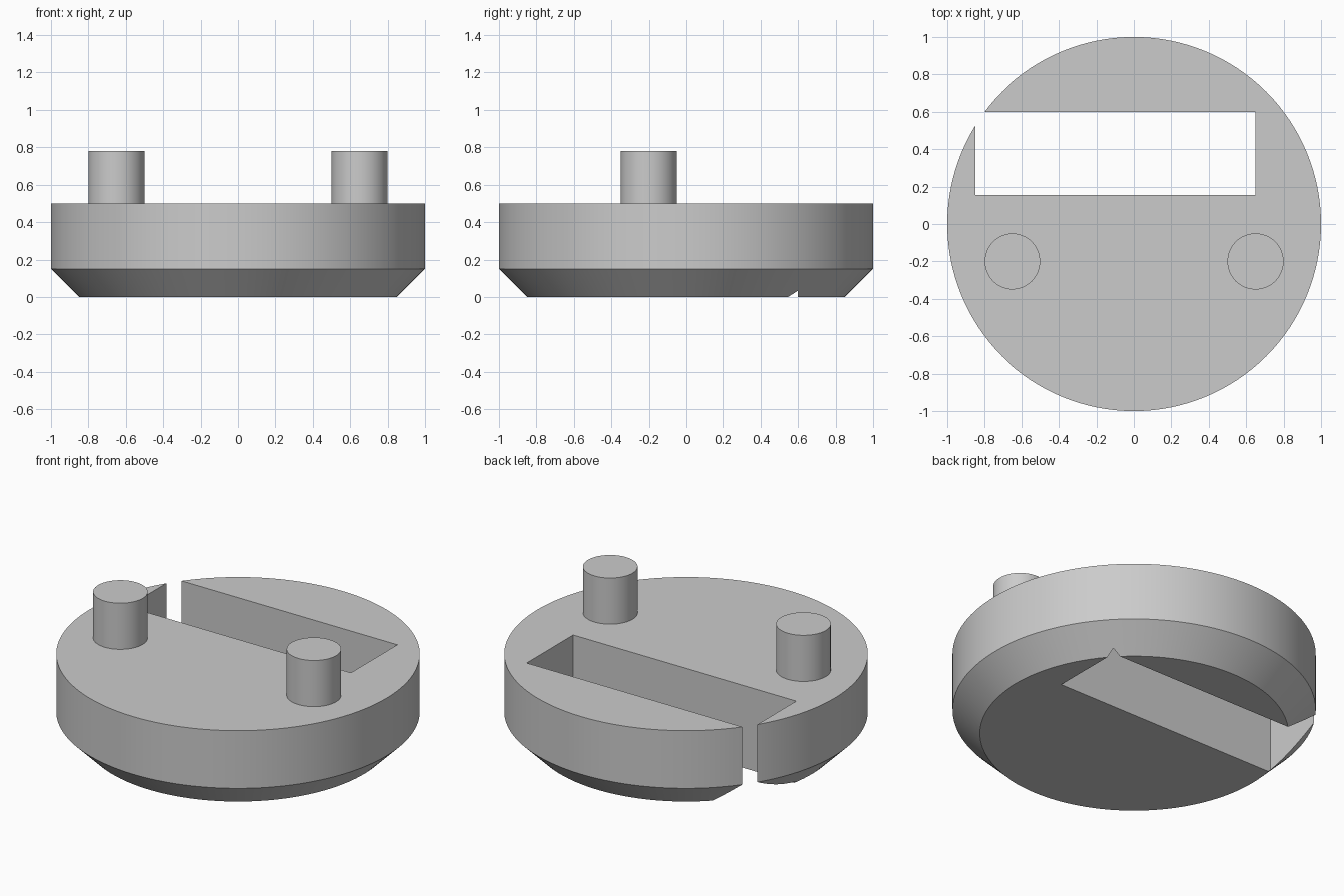
import bpy, bmesh, math

cube = bpy.data.objects.get("Cube")
if cube:
    bpy.data.objects.remove(cube, do_unlink=True)

grey = bpy.data.materials.new("plain_grey")
grey.use_nodes = True
grey.diffuse_color = (0.6, 0.6, 0.6, 1)
grey.node_tree.nodes["Principled BSDF"].inputs["Base Color"].default_value = (0.6, 0.6, 0.6, 1)


def add_object(name, bm, location=(0, 0, 0)):
    bmesh.ops.recalc_face_normals(bm, faces=bm.faces)
    mesh = bpy.data.meshes.new(name)
    bm.to_mesh(mesh)
    bm.free()
    mesh.materials.append(grey)
    obj = bpy.data.objects.new(name, mesh)
    obj.location = location
    bpy.context.collection.objects.link(obj)
    return obj


def turned(name, profile, sides, location=(0, 0, 0)):
    """Closed solid of revolution from (radius, height) points, with flat caps."""
    bm = bmesh.new()
    rings = []
    for r, z in profile:
        angles = [2 * math.pi * i / sides for i in range(sides)]
        rings.append([bm.verts.new((r * math.cos(a), r * math.sin(a), z)) for a in angles])
    for low, high in zip(rings, rings[1:]):
        for i in range(sides):
            j = (i + 1) % sides
            bm.faces.new((low[i], low[j], high[j], high[i]))
    bm.faces.new(rings[0])
    bm.faces.new(rings[-1])
    return add_object(name, bm, location)


def box(name, x0, x1, y0, y1, z0, z1):
    bm = bmesh.new()
    bmesh.ops.create_cube(bm, size=1)
    bmesh.ops.scale(bm, vec=(x1 - x0, y1 - y0, z1 - z0), verts=bm.verts)
    return add_object(name, bm, ((x0 + x1) / 2, (y0 + y1) / 2, (z0 + z1) / 2))


# Disc with a chamfered underside
disc = turned("disc_body", [(0.85, 0), (1, 0.15), (1, 0.5)], 128)

# Through slot that breaks out of the rim at one corner
cutter = box("slot_cutter", -0.85, 0.65, 0.155, 0.6, -0.2, 0.8)
cutter.hide_render = True
cut = disc.modifiers.new("slot", 'BOOLEAN')
cut.operation = 'DIFFERENCE'
cut.solver = 'EXACT'
cut.object = cutter
bpy.context.view_layer.objects.active = disc
disc.select_set(True)
bpy.ops.object.modifier_apply(modifier=cut.name)
bpy.data.objects.remove(cutter, do_unlink=True)

# Pair of round pegs on the top face
pegs = [turned(side + "_peg", [(0.15, 0.5), (0.15, 0.78)], 64, (x, -0.2, 0))
        for side, x in (("left", 0.65), ("right", -0.65))]

# Smooth walls, crisp edges
bpy.ops.object.select_all(action='DESELECT')
for obj in [disc] + pegs:
    obj.select_set(True)
bpy.context.view_layer.objects.active = disc
bpy.ops.object.shade_smooth_by_angle(angle=math.radians(30))
